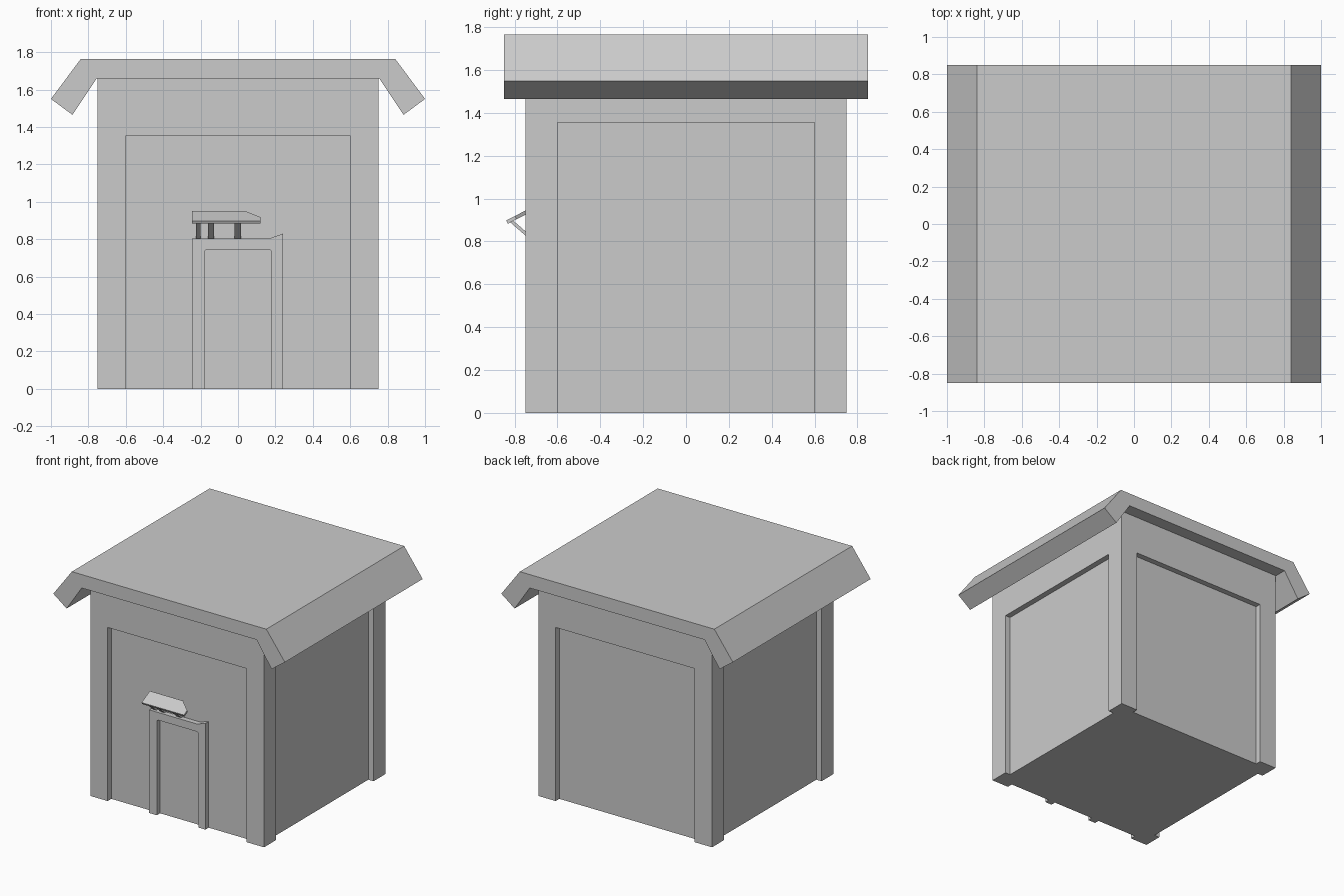
import bpy, bmesh
from mathutils import Vector

cube = bpy.data.objects.get("Cube")
if cube:
    bpy.data.objects.remove(cube, do_unlink=True)

# Single plain grey
GREY = (0.6, 0.6, 0.6, 1.0)
mat = bpy.data.materials.new("plain_grey")
mat.use_nodes = True
mat.diffuse_color = GREY
mat.node_tree.nodes["Principled BSDF"].inputs["Base Color"].default_value = GREY


def finish(name, bm):
    bmesh.ops.recalc_face_normals(bm, faces=bm.faces)
    mesh = bpy.data.meshes.new(name)
    bm.to_mesh(mesh)
    bm.free()
    mesh.materials.append(mat)
    obj = bpy.data.objects.new(name, mesh)
    bpy.context.collection.objects.link(obj)
    return obj


def add_box(bm, low, high):
    low, high = Vector(low), Vector(high)
    verts = bmesh.ops.create_cube(bm, size=1)["verts"]
    for v in verts:
        v.co = (low + high) / 2 + v.co * (high - low)


def prism(name, points, offset):
    """Extrude a planar outline along an offset."""
    bm = bmesh.new()
    face = bm.faces.new([bm.verts.new(p) for p in points])
    moved = bmesh.ops.extrude_face_region(bm, geom=[face], use_keep_orig=True)["geom"]
    bmesh.ops.translate(bm, vec=offset,
                        verts=[g for g in moved if isinstance(g, bmesh.types.BMVert)])
    return finish(name, bm)


HALF, PANEL, DEPTH = 0.75, 0.6, 0.045
WALL_TOP, PANEL_TOP = 1.66, 1.355
INNER = HALF - DEPTH

# Walls, with a shallow recess cut into each side
bm = bmesh.new()
add_box(bm, (-HALF, -HALF, 0), (HALF, HALF, WALL_TOP))
walls = finish("walls", bm)

bm = bmesh.new()
for s in (-1, 1):
    near, far = sorted((s * INNER, s * (HALF + 0.1)))
    add_box(bm, (-PANEL, near, -0.1), (PANEL, far, PANEL_TOP))
    add_box(bm, (near, -PANEL, -0.1), (far, PANEL, PANEL_TOP))
cutter = finish("recess_cutter", bm)
cutter.hide_render = True

cut = walls.modifiers.new("recesses", 'BOOLEAN')
cut.operation = 'DIFFERENCE'
cut.solver = 'EXACT'
cut.object = cutter
bpy.context.view_layer.objects.active = walls
bpy.ops.object.modifier_apply(modifier=cut.name)
bpy.data.objects.remove(cutter, do_unlink=True)

# Roof slab with folded-down eaves
half_roof = [(0.84, 1.765), (1.0, 1.55), (0.885, 1.465), (0.755, WALL_TOP)]
outline = half_roof + [(-x, z) for x, z in reversed(half_roof)]
prism("roof", [(x, -0.85, z) for x, z in outline], (0, 1.7, 0))

# Door surround with a raised right corner
surround = [(-0.245, 0), (-0.245, 0.805), (0.17, 0.805), (0.24, 0.83), (0.24, 0),
            (0.18, 0), (0.18, 0.735), (0.17, 0.745), (-0.17, 0.745),
            (-0.18, 0.735), (-0.18, 0)]
prism("door_surround", [(x, -0.745, z) for x, z in surround], (0, 0.06, 0))

# Sloping canopy above the door, with one clipped corner
FRONT, BACK = Vector((0, -0.839, 0.898)), Vector((0, -0.738, 0.95))


def on_slope(x, t):
    return FRONT.lerp(BACK, t) + Vector((x, 0, 0))


canopy = [on_slope(-0.245, 0), on_slope(0.12, 0), on_slope(0.12, 0.4),
          on_slope(0.04, 1), on_slope(-0.245, 1)]
prism("canopy", canopy, (0, 0.008, -0.015))

# Diagonal braces holding the canopy
brace = [(-0.82, 0.889), (-0.715, 0.798), (-0.705, 0.809), (-0.806, 0.897)]
for i, (left, right) in enumerate([(-0.225, -0.2), (-0.16, -0.127), (-0.02, 0.015)]):
    prism(f"canopy_brace_{i + 1}", [(left, y, z) for y, z in brace], (right - left, 0, 0))
